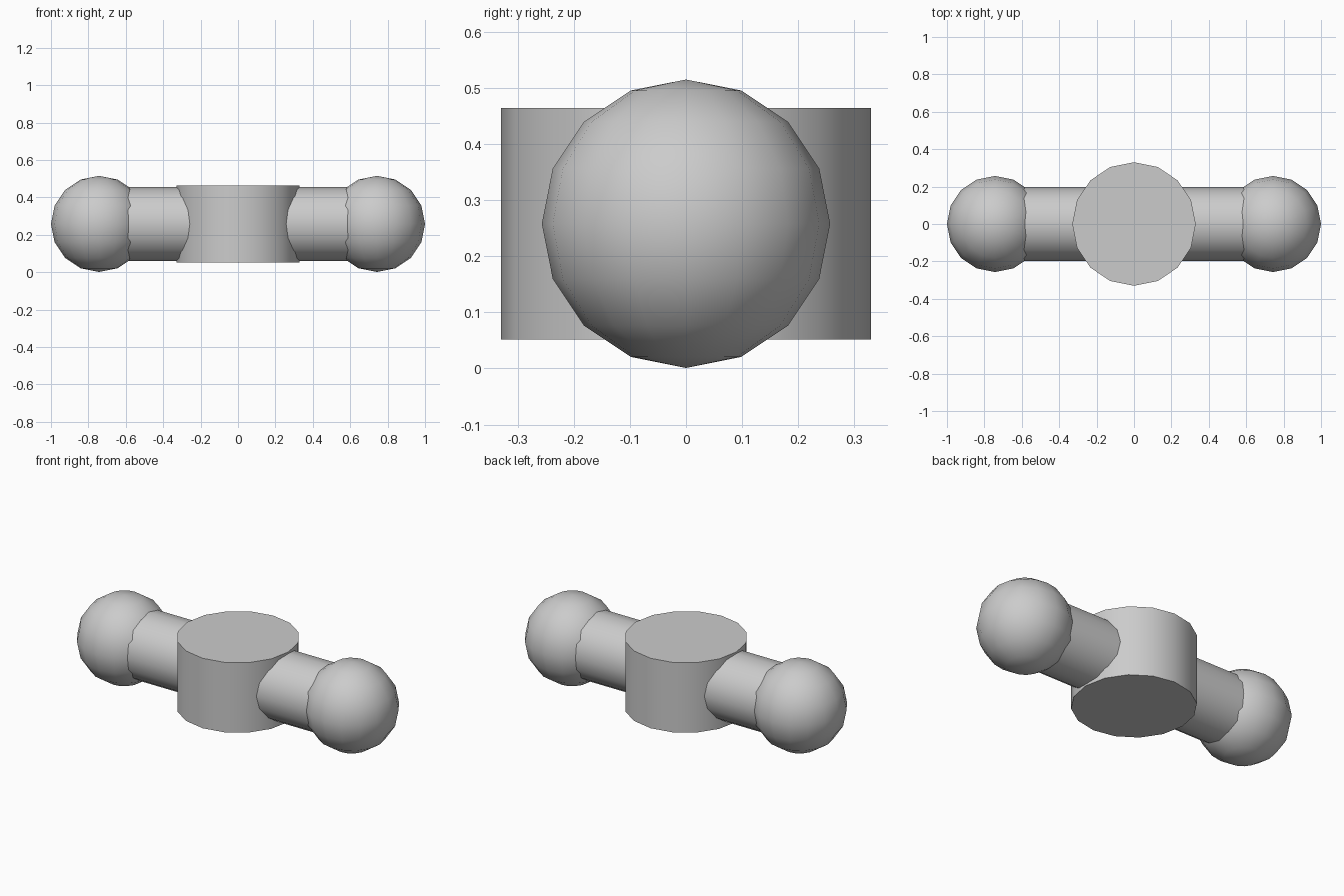
import bpy
import math

cube = bpy.data.objects.get("Cube")
if cube:
    bpy.data.objects.remove(cube, do_unlink=True)

MID_Z = 0.258
SIDES = 16

grey = bpy.data.materials.new("plain grey")
grey.use_nodes = True
colour = (0.6, 0.6, 0.6, 1)
grey.diffuse_color = colour
grey.node_tree.nodes["Principled BSDF"].inputs["Base Color"].default_value = colour


def finish(name):
    """Name the new part, colour it and smooth its round sides."""
    part = bpy.context.object
    part.name = name
    part.data.materials.append(grey)
    bpy.ops.object.shade_smooth_by_angle(angle=math.radians(30))
    return part


# Upright central hub
bpy.ops.mesh.primitive_cylinder_add(vertices=SIDES, radius=0.33, depth=0.413,
                                    location=(0, 0, MID_Z))
finish("hub")

# Round bar running through the hub into both end balls
bpy.ops.mesh.primitive_cylinder_add(vertices=SIDES, radius=0.197, depth=1.3,
                                    location=(0, 0, MID_Z),
                                    rotation=(0, math.pi / 2, 0))
finish("bar")

# Ball at each end
for side, name in ((1, "left_ball"), (-1, "right_ball")):
    bpy.ops.mesh.primitive_uv_sphere_add(segments=SIDES, ring_count=SIDES // 2,
                                         radius=0.257,
                                         location=(side * 0.743, 0, MID_Z))
    finish(name)
